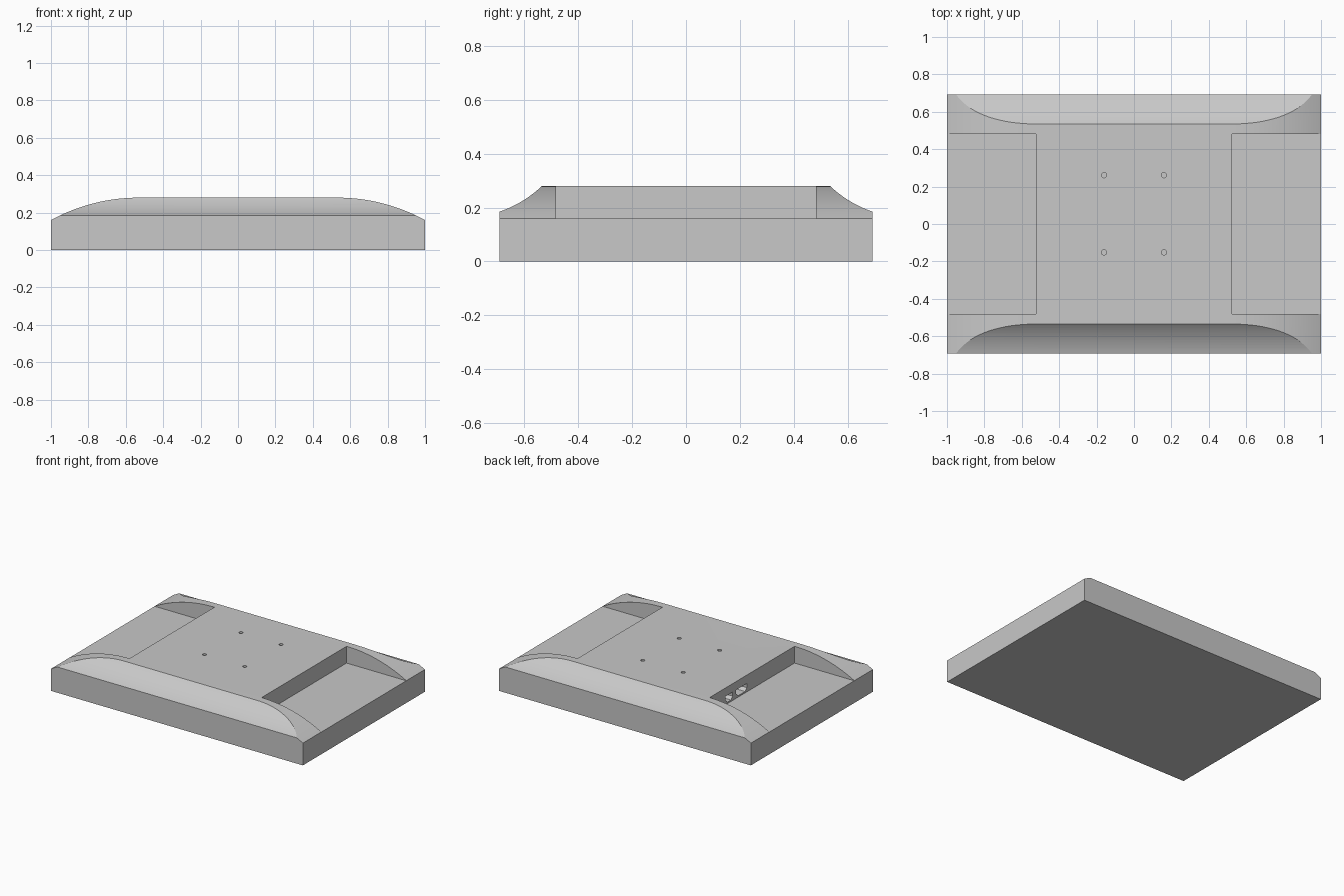
import bpy, bmesh, math
from mathutils import Vector

cube = bpy.data.objects.get("Cube")
if cube:
    bpy.data.objects.remove(cube, do_unlink=True)

HALF_Y, TOP, EDGE = 0.692, 0.28, 0.16
POCKET_X, POCKET_Y = 0.525, 0.482

grey = bpy.data.materials.new("plain grey")
grey.use_nodes = True
colour = (0.58, 0.58, 0.58, 1)
grey.diffuse_color = colour
grey.node_tree.nodes["Principled BSDF"].inputs["Base Color"].default_value = colour


def prism(name, profile, axis, start, end):
    """Extrude a 2D profile (horizontal, height) along the x or y axis, or (x, y) along z."""
    place = {"x": lambda a, b: (start, a, b),
             "y": lambda a, b: (a, start, b),
             "z": lambda a, b: (a, b, start)}[axis]
    bm = bmesh.new()
    face = bm.faces.new([bm.verts.new(place(a, b)) for a, b in profile])
    grown = bmesh.ops.extrude_face_region(bm, geom=[face])["geom"]
    shift = Vector([end - start if axis == k else 0 for k in "xyz"])
    bmesh.ops.translate(bm, vec=shift, verts=[v for v in grown if isinstance(v, bmesh.types.BMVert)])
    bmesh.ops.recalc_face_normals(bm, faces=bm.faces)
    mesh = bpy.data.meshes.new(name)
    bm.to_mesh(mesh)
    bm.free()
    mesh.materials.append(grey)
    obj = bpy.data.objects.new(name, mesh)
    bpy.context.collection.objects.link(obj)
    return obj


def cut(body, cutter, operation="DIFFERENCE"):
    mod = body.modifiers.new("cut", "BOOLEAN")
    mod.operation, mod.object, mod.solver = operation, cutter, "EXACT"
    bpy.context.view_layer.objects.active = body
    bpy.ops.object.modifier_apply(modifier=mod.name)
    bpy.data.objects.remove(cutter, do_unlink=True)


def mirrored(half):
    """Close a right-hand half outline with its left-hand copy."""
    return half + [(-a, b) for a, b in reversed(half)]


def rectangle(x0, x1, y0, y1):
    return [(x0, y0), (x1, y0), (x1, y1), (x0, y1)]


# Lengthwise outline: flat crown rolling down to both ends
crown = 0.53
run, drop = 1 - crown, TOP - EDGE
radius = (run ** 2 + drop ** 2) / (2 * drop)
sweep = math.asin(run / radius)
steps = 24
arc = [(crown + radius * math.sin(sweep * i / steps),
        TOP - radius * (1 - math.cos(sweep * i / steps))) for i in range(steps + 1)]
housing = prism("housing", mirrored([(1, 0)] + arc[::-1]), "y", -1, 1)

# Crosswise outline: hollow flare along front and back
shoulder, rim = 0.535, 0.185
flare = []
for i in range(13):
    t = i / 12
    sag = 0.04 * t * (1 - t)
    flare.append((HALF_Y + (shoulder - HALF_Y) * t - sag * 0.5,
                  rim + (TOP - rim) * t - sag * 0.86))
section = [(HALF_Y, -0.2)] + flare + [(shoulder - 0.02, TOP + 0.1)]
cut(housing, prism("section", mirrored(section), "x", -1.2, 1.2), "INTERSECT")

# Open pockets at both ends
for side in (-1, 1):
    outline = rectangle(side * POCKET_X, side * 1.2, -POCKET_Y, POCKET_Y)
    cut(housing, prism("pocket", outline, "z", EDGE - 0.0005, 0.5))

# Four mounting holes in the crown
for x in (-0.16, 0.16):
    for y in (-0.152, 0.261):
        ring = [(x + 0.014 * math.cos(math.tau * i / 20),
                 y + 0.014 * math.sin(math.tau * i / 20)) for i in range(20)]
        cut(housing, prism("screw_hole", ring, "z", 0.2, 0.4))

# Two sockets with bevelled lower corners in the wall of one pocket
for y0, y1 in ((0.06, 0.18), (0.22, 0.30)):
    low, high, bevel = 0.17, 0.22, 0.02
    outline = [(y0 + bevel, low), (y1 - bevel, low), (y1, low + bevel),
               (y1, high), (y0, high), (y0, low + bevel)]
    cut(housing, prism("socket", outline, "x", -POCKET_X - 0.05, -POCKET_X + 0.08))

# Smooth the curves, keep the edges crisp
bpy.ops.object.select_all(action="DESELECT")
housing.select_set(True)
bpy.context.view_layer.objects.active = housing
bpy.ops.object.shade_smooth_by_angle(angle=math.radians(12))
